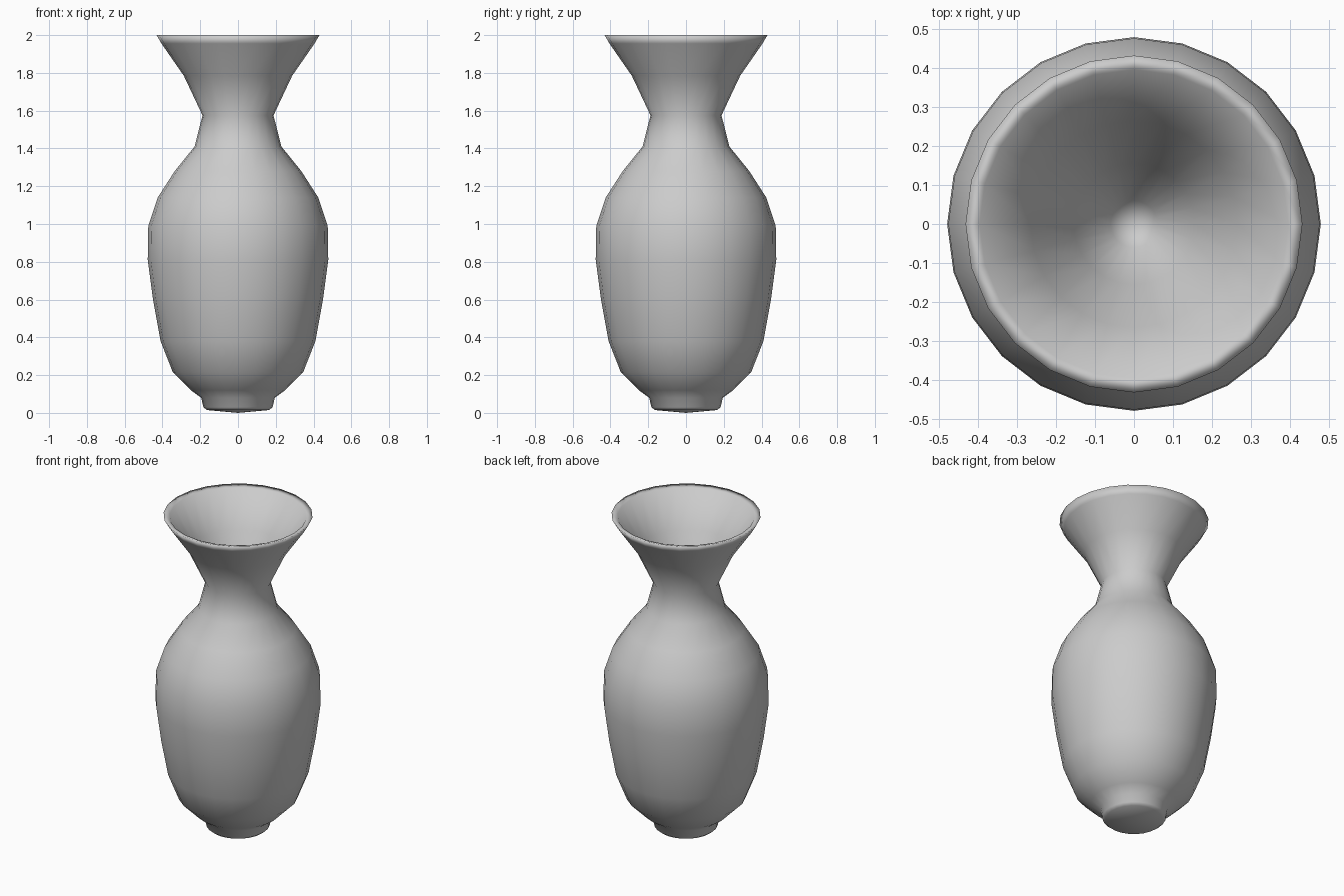
import bpy, bmesh, math

if "Cube" in bpy.data.objects:
    bpy.data.objects.remove(bpy.data.objects["Cube"])

SIDES = 24

# Profile (radius, height): underside, foot, body, neck, flared lip, inner funnel
profile = [
    (0, 0.0), (0.165, 0.015), (0.183, 0.03), (0.195, 0.08),
    (0.25, 0.12), (0.345, 0.215), (0.41, 0.38), (0.45, 0.60),
    (0.478, 0.81), (0.475, 0.99), (0.425, 1.14), (0.335, 1.28),
    (0.23, 1.41), (0.188, 1.575), (0.287, 1.785), (0.405, 1.955),
    (0.431, 2.0), (0.395, 1.99), (0.265, 1.785), (0.155, 1.575),
    (0.06, 1.39), (0, 1.35),
]


def lathe(name, points):
    bm = bmesh.new()
    rings = []
    for r, z in points:
        if r == 0:
            rings.append([bm.verts.new((0, 0, z))] * SIDES)
        else:
            rings.append([bm.verts.new((r * math.cos(math.tau * i / SIDES),
                                        r * math.sin(math.tau * i / SIDES), z))
                          for i in range(SIDES)])
    for low, high in zip(rings, rings[1:]):
        for i in range(SIDES):
            j = (i + 1) % SIDES
            corners = list(dict.fromkeys((low[i], low[j], high[j], high[i])))
            bm.faces.new(corners).smooth = True
    bmesh.ops.recalc_face_normals(bm, faces=bm.faces)
    mesh = bpy.data.meshes.new(name)
    bm.to_mesh(mesh)
    bm.free()
    obj = bpy.data.objects.new(name, mesh)
    bpy.context.collection.objects.link(obj)
    return obj


# Turned vase
lathe("vase", profile)
